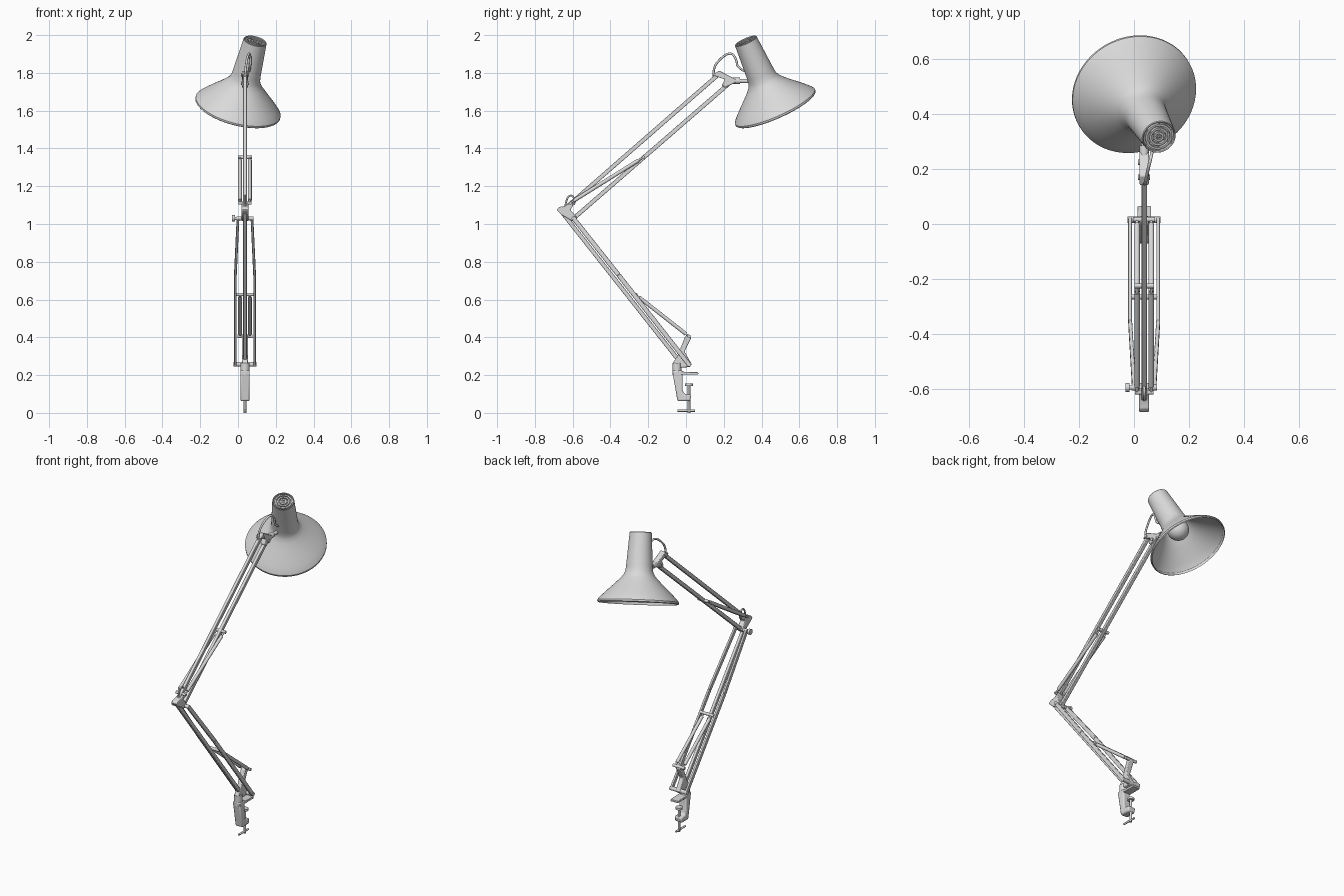
import bpy, bmesh, math
from mathutils import Vector, Matrix

if "Cube" in bpy.data.objects:
    bpy.data.objects.remove(bpy.data.objects["Cube"])

X0 = 0.037  # the arm plane
grey = bpy.data.materials.new("light grey")
grey.diffuse_color = (0.7, 0.7, 0.7, 1)
grey.use_nodes = True
grey.node_tree.nodes["Principled BSDF"].inputs["Base Color"].default_value = grey.diffuse_color


def finish(name, bm, matrix=None, bevel=0, smooth=True):
    bmesh.ops.recalc_face_normals(bm, faces=bm.faces)
    if matrix:
        bm.transform(matrix)
    me = bpy.data.meshes.new(name)
    bm.to_mesh(me)
    bm.free()
    ob = bpy.data.objects.new(name, me)
    bpy.context.collection.objects.link(ob)
    me.materials.append(grey)
    if bevel:
        mod = ob.modifiers.new("bevel", 'BEVEL')
        mod.width, mod.segments = bevel, 2
    if smooth:
        bpy.context.view_layer.objects.active = ob
        ob.select_set(True)
        bpy.ops.object.shade_smooth_by_angle(angle=math.radians(35))
        ob.select_set(False)
    return ob


def frame(a, b):
    """Matrix at the middle of a-b with local z along it and local x near world x."""
    a, b = Vector(a), Vector(b)
    z = (b - a).normalized()
    ref = Vector((0, 1, 0)) if abs(z.x) > 0.9 else Vector((1, 0, 0))
    y = z.cross(ref).normalized()
    x = y.cross(z)
    m = Matrix((x, y, z)).transposed().to_4x4()
    m.translation = (a + b) / 2
    return m, (b - a).length


def bar(name, a, b, w, d):
    m, length = frame(a, b)
    bm = bmesh.new()
    bmesh.ops.create_cube(bm, size=1)
    bmesh.ops.scale(bm, vec=(w, d, length), verts=bm.verts)
    return finish(name, bm, m, bevel=0.003)


def rod(name, a, b, r, r2=None, sides=20):
    m, length = frame(a, b)
    bm = bmesh.new()
    bmesh.ops.create_cone(bm, cap_ends=True, segments=sides, radius1=r,
                          radius2=r if r2 is None else r2, depth=length)
    return finish(name, bm, m)


def pin(name, y, z, half, r):
    return rod(name, (X0 - half, y, z), (X0 + half, y, z), r)


def plate(name, pts, width, bevel=0.004):
    """Side outline in y, z extruded across x."""
    bm = bmesh.new()
    f = bm.faces.new([bm.verts.new((X0 - width / 2, y, z)) for y, z in pts])
    ext = bmesh.ops.extrude_face_region(bm, geom=[f])
    bmesh.ops.translate(bm, vec=(width, 0, 0),
                        verts=[g for g in ext["geom"] if isinstance(g, bmesh.types.BMVert)])
    return finish(name, bm, bevel=bevel)


def lathe(name, profile, matrix, steps=64):
    bm = bmesh.new()
    vs = [bm.verts.new((r, 0, h)) for r, h in profile]
    es = [bm.edges.new(p) for p in zip(vs, vs[1:])]
    bmesh.ops.spin(bm, geom=vs + es, axis=(0, 0, 1), cent=(0, 0, 0),
                   angle=2 * math.pi, steps=steps)
    bmesh.ops.remove_doubles(bm, verts=bm.verts, dist=1e-5)
    return finish(name, bm, matrix)


def cable(name, pts, r):
    cu = bpy.data.curves.new(name, 'CURVE')
    cu.dimensions = '3D'
    cu.bevel_depth, cu.bevel_resolution, cu.use_fill_caps = r, 3, True
    sp = cu.splines.new('NURBS')
    sp.points.add(len(pts) - 1)
    for p, co in zip(sp.points, pts):
        p.co = (*co, 1)
    sp.use_endpoint_u, sp.order_u = True, 3
    cu.materials.append(grey)
    ob = bpy.data.objects.new(name, cu)
    bpy.context.collection.objects.link(ob)


# Table clamp with screw and handle
plate("clamp_body", [(-0.073, 0.225), (-0.045, 0.062), (0.022, 0.062), (0.028, 0.095),
                     (-0.008, 0.1), (-0.018, 0.12), (-0.018, 0.225)], 0.05, 0.008)
plate("clamp_jaw", [(-0.07, 0.202), (0.065, 0.202), (0.065, 0.215), (-0.07, 0.22)], 0.05, 0.003)
rod("clamp_screw", (X0, 0.016, 0.0), (X0, 0.016, 0.15), 0.007)
rod("clamp_pad", (X0, 0.016, 0.142), (X0, 0.016, 0.155), 0.02)
rod("clamp_handle", (X0, -0.045, 0.012), (X0, 0.047, 0.012), 0.006)
rod("swivel_post", (X0, -0.048, 0.2), (X0, -0.048, 0.265), 0.024)

# Base bracket
plate("base_bracket", [(-0.072, 0.262), (-0.05, 0.24), (0.02, 0.242), (0.03, 0.258),
                       (-0.008, 0.325), (0.028, 0.398), (0.012, 0.416), (-0.005, 0.405),
                       (-0.045, 0.3)], 0.03)
pin("base_pin", 0.015, 0.257, 0.06, 0.012)
pin("base_spring_pin", 0.016, 0.405, 0.04, 0.009)

# Lower arm: one centre bar and two bowed side bars
bar("lower_arm_centre", (X0, -0.042, 0.283), (X0, -0.655, 1.06), 0.02, 0.022)
for s, side in ((-1, "left"), (1, "right")):
    low = (X0 + s * 0.051, 0.015, 0.257)
    mid = (X0 + s * 0.051, -0.357, 0.73)
    top = (X0 + s * 0.037, -0.595, 1.03)
    bar("lower_arm_%s_bottom" % side, low, mid, 0.014, 0.024)
    bar("lower_arm_%s_top" % side, mid, top, 0.014, 0.024)
    # Springs, with thin hooked ends
    for part, a, b in (("lower", (0.016, 0.405), (-0.265, 0.625)),
                       ("upper", (-0.615, 1.11), (-0.228, 1.352))):
        A, B = Vector((X0 + s * 0.026, *a)), Vector((X0 + s * 0.026, *b))
        rod("%s_spring_%s" % (part, side), A.lerp(B, 0.06), A.lerp(B, 0.94), 0.010)
        rod("%s_spring_hook_%s" % (part, side), A, B, 0.005)
pin("lower_spring_crossbar", -0.265, 0.627, 0.047, 0.009)

# Elbow
plate("elbow_plate", [(-0.686, 1.075), (-0.672, 1.09), (-0.635, 1.097), (-0.605, 1.118),
                      (-0.596, 1.1), (-0.612, 1.075), (-0.578, 1.035), (-0.59, 1.016),
                      (-0.61, 1.02), (-0.66, 1.05)], 0.036)
pin("elbow_pin", -0.595, 1.03, 0.046, 0.011)
pin("elbow_spring_pin", -0.613, 1.11, 0.034, 0.008)
rod("elbow_knob", (X0 - 0.068, -0.595, 1.03), (X0 - 0.054, -0.595, 1.03), 0.017)
rod("elbow_knob_stem", (X0 - 0.056, -0.595, 1.03), (X0 - 0.04, -0.595, 1.03), 0.008)
cable("elbow_cable", [(X0, -0.64, 1.09), (X0, -0.632, 1.14), (X0, -0.605, 1.155),
                      (X0, -0.588, 1.13), (X0, -0.592, 1.1)], 0.005)

# Upper arm: two parallel bars
bar("upper_arm_top", (X0, -0.64, 1.083), (X0, 0.17, 1.79), 0.02, 0.022)
bar("upper_arm_bottom", (X0, -0.595, 1.03), (X0, 0.235, 1.75), 0.02, 0.022)
pin("upper_spring_crossbar", -0.225, 1.353, 0.036, 0.009)

# Head joint
plate("head_bracket", [(0.14, 1.79), (0.175, 1.812), (0.262, 1.768), (0.262, 1.748),
                       (0.205, 1.722), (0.19, 1.735), (0.205, 1.765)], 0.034)
pin("head_pin_top", 0.17, 1.79, 0.022, 0.01)
pin("head_pin_bottom", 0.225, 1.745, 0.022, 0.01)
rod("head_stem", (X0, 0.25, 1.758), (X0, 0.35, 1.756), 0.011)
rod("head_knuckle", (X0, 0.25, 1.758), (X0, 0.285, 1.758), 0.017)
cable("head_cable", [(X0, 0.15, 1.77), (X0 + 0.002, 0.138, 1.82), (X0 + 0.012, 0.19, 1.885),
                     (X0 + 0.024, 0.24, 1.91), (X0 + 0.03, 0.268, 1.87),
                     (X0 + 0.026, 0.272, 1.825), (X0 + 0.02, 0.33, 1.80)], 0.006)

# Lamp shade: lathed double wall around the tilted axis
axis = Vector((0.23, -0.395, 0.889)).normalized()
head = Matrix.Translation((-0.002, 0.476, 1.61)) @ axis.to_track_quat('Z', 'Y').to_matrix().to_4x4()
outer = [(0.226, 0), (0.231, 0.004), (0.231, 0.014), (0.222, 0.026), (0.204, 0.045),
         (0.172, 0.076), (0.135, 0.111), (0.104, 0.142), (0.087, 0.163), (0.079, 0.182),
         (0.0755, 0.21), (0.0625, 0.402), (0.060, 0.405), (0.057, 0.402), (0.057, 0.390)]
inner = [(r - 0.007, h) for r, h in reversed(outer[1:11])]
lathe("lamp_shade", outer + [(0.0, 0.390), (0.0, 0.384), (0.055, 0.384)] + inner + [outer[0]], head)

# Vent rings and spokes in the cap
for i, r in enumerate((0.046, 0.031, 0.015)):
    lathe("vent_ring_%d" % (i + 1), [(r - 0.004, 0.389), (r - 0.004, 0.402), (r + 0.004, 0.402),
                                     (r + 0.004, 0.389)], head, 48)
for i in range(3):
    d = Vector((math.cos(i * math.pi / 3), math.sin(i * math.pi / 3), 0)) * 0.058
    up = Vector((0, 0, 0.394))
    rod("vent_spoke_%d" % (i + 1), head @ (up - d), head @ (up + d), 0.004, sides=8)

# Socket and bulb
rod("bulb_socket", head @ Vector((0, 0, 0.386)), head @ Vector((0, 0, 0.18)), 0.032)
bm = bmesh.new()
bmesh.ops.create_uvsphere(bm, u_segments=32, v_segments=20, radius=0.062)
finish("light_bulb", bm, head @ Matrix.Translation((0, 0, 0.135)))
